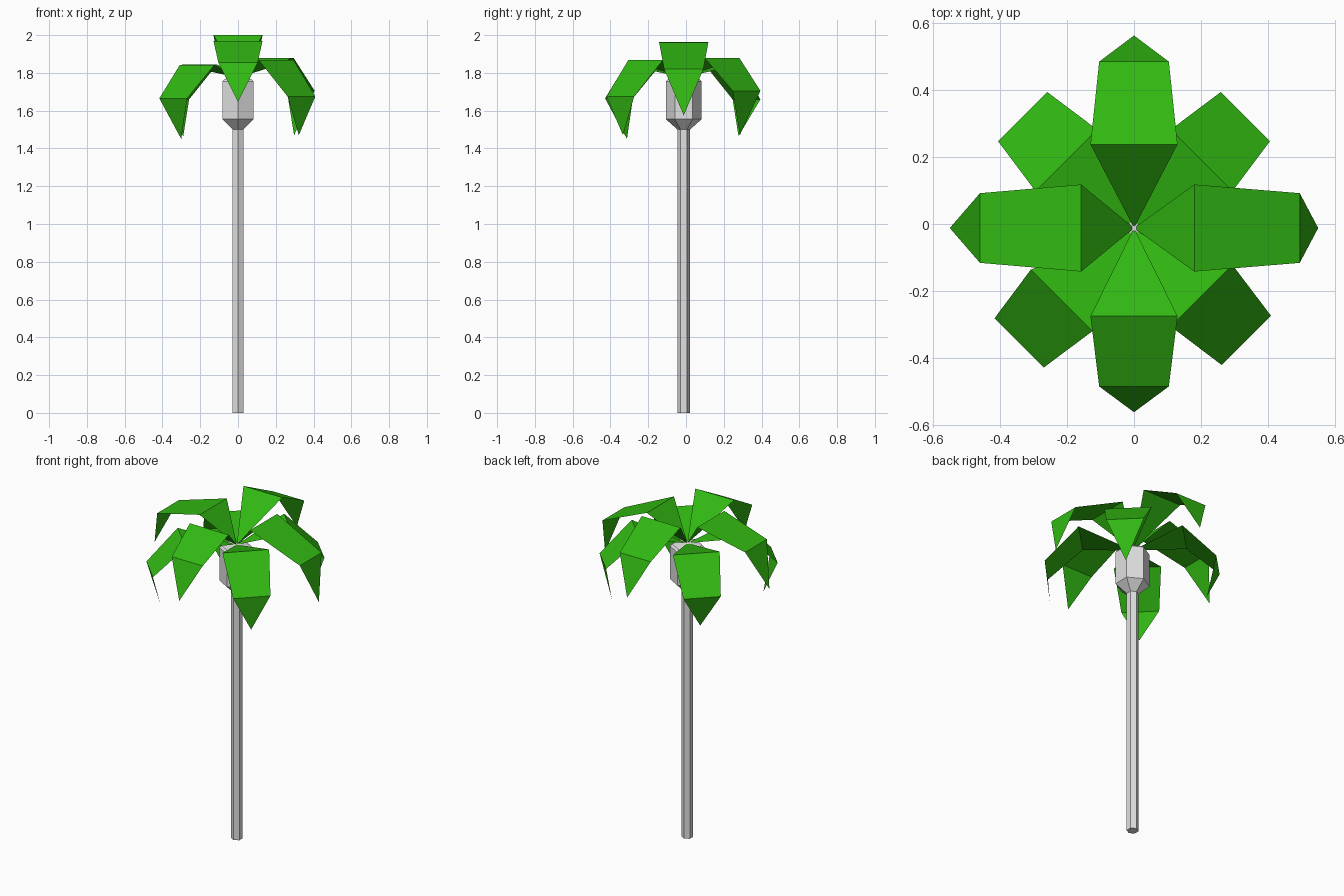
import bpy, math

if "Cube" in bpy.data.objects:
    bpy.data.objects.remove(bpy.data.objects["Cube"])

CY = -0.012  # trunk axis position in y


def material(name, rgb):
    m = bpy.data.materials.new(name)
    m.diffuse_color = (*rgb, 1)
    m.use_nodes = True
    m.node_tree.nodes["Principled BSDF"].inputs["Base Color"].default_value = m.diffuse_color
    return m


def build(name, verts, faces, mat):
    me = bpy.data.meshes.new(name)
    me.from_pydata(verts, [], faces)
    me.materials.append(mat)
    ob = bpy.data.objects.new(name, me)
    bpy.context.collection.objects.link(ob)
    return ob


def lathe(name, profile, mat, sides=6):
    """Hexagonal stack of (radius, z) rings with corners facing front and back."""
    verts, faces = [], []
    for r, z in profile:
        for i in range(sides):
            a = math.pi / 2 + math.tau * i / sides
            verts.append((r * math.cos(a), CY + r * math.sin(a), z))
    for k in range(len(profile) - 1):
        for i in range(sides):
            j = (i + 1) % sides
            a, b = k * sides, (k + 1) * sides
            faces.append((a + i, a + j, b + j, b + i))
    faces.append(tuple(reversed(range(sides))))
    n = len(verts)
    faces.append(tuple(range(n - sides, n)))
    return build(name, verts, faces, mat)


def leaf(name, angle, shoulder, elbow, tip, mat):
    """Folded sheet: pointed root, wide shoulder, narrower elbow, pointed tip; (reach, z) pairs."""
    c, s = math.cos(math.radians(angle)), math.sin(math.radians(angle))

    def at(r, w, z):
        return (r * c - w * s, CY + r * s + w * c, z)

    verts = [at(0, 0, 1.775)]
    for (r, z), w in ((shoulder, 0.13), (elbow, 0.104)):
        verts += [at(r, -w, z), at(r, w, z)]
    verts.append(at(tip[0], 0, tip[1]))
    return build(name, verts, [(0, 1, 2), (2, 1, 3, 4), (4, 3, 5)], mat)


bark = material("pale_grey", (0.75, 0.75, 0.75))
green = material("leaf_green", (0.031, 0.48, 0.006))

# trunk and the swollen crown that holds the leaves
lathe("trunk", [(0.033, 0), (0.033, 1.51)], bark)
lathe("crown", [(0.033, 1.50), (0.095, 1.555), (0.095, 1.755),
                (0.083, 1.767), (0.009, 1.782)], bark)

# four raised leaves along the axes
leaf("upper_leaf_right", 0, (0.18, 1.96), (0.495, 1.82), (0.55, 1.575), green)
leaf("upper_leaf_back", 90, (0.25, 2.0), (0.497, 1.88), (0.575, 1.665), green)
leaf("upper_leaf_left", 180, (0.158, 1.963), (0.46, 1.882), (0.55, 1.645), green)
leaf("upper_leaf_front", 270, (0.263, 1.97), (0.473, 1.855), (0.55, 1.645), green)

# four drooping leaves on the diagonals, tips curling inward
leaf("lower_leaf_back_right", 45, (0.286, 1.88), (0.47, 1.705), (0.42, 1.47), green)
leaf("lower_leaf_back_left", 135, (0.286, 1.845), (0.47, 1.66), (0.41, 1.465), green)
leaf("lower_leaf_front_left", 225, (0.306, 1.842), (0.485, 1.665), (0.425, 1.45), green)
leaf("lower_leaf_front_right", 315, (0.286, 1.867), (0.475, 1.675), (0.455, 1.47), green)
